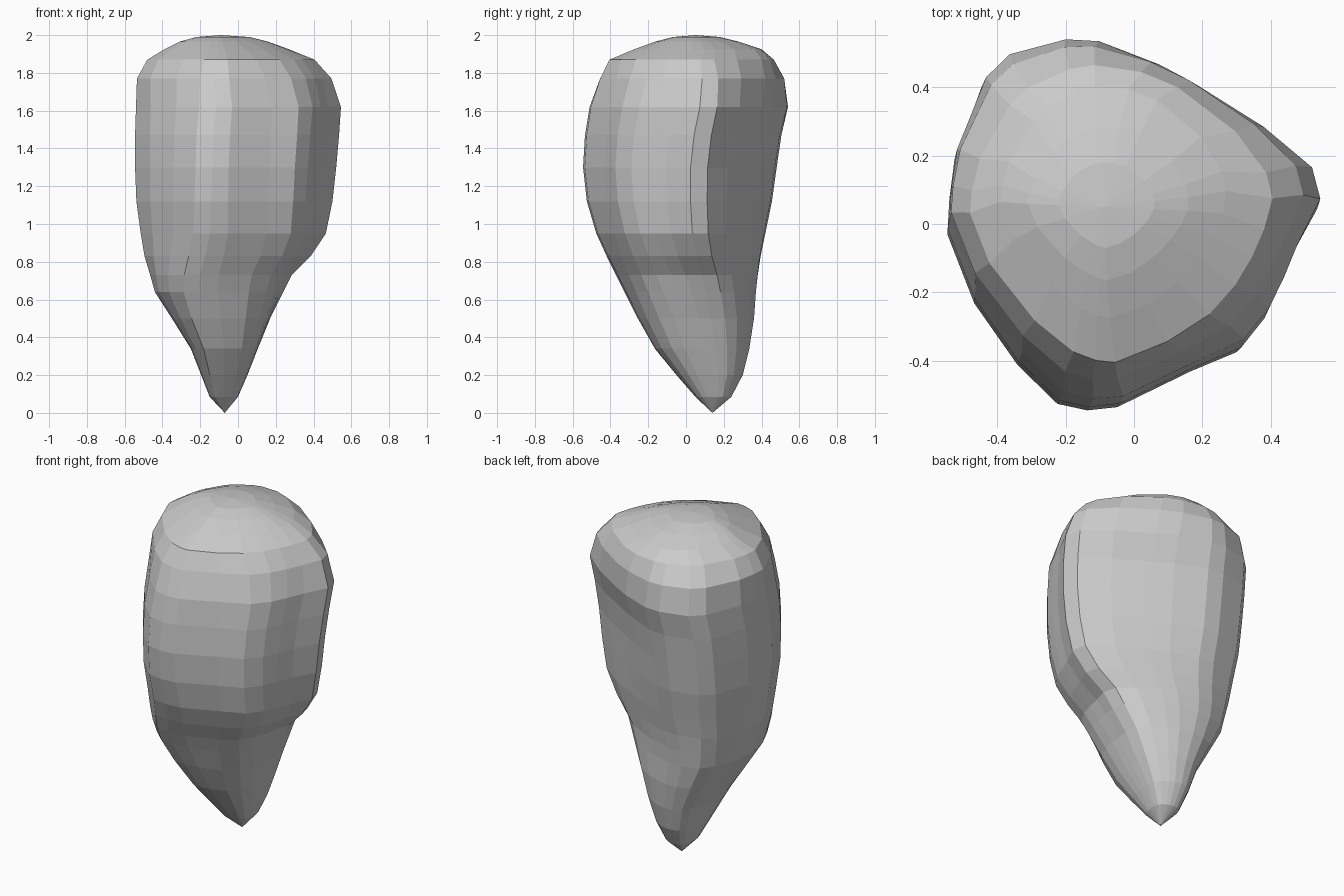
import bpy, bmesh, math

if "Cube" in bpy.data.objects:
    bpy.data.objects.remove(bpy.data.objects["Cube"])

# Cross-section outlines, clockwise from the left side (upper body / pointed foot)
upper = [(-.55, 0), (-.545, .09), (-.53, .21), (-.45, .43), (-.38, .5), (-.21, .54), (-.11, .53),
         (.07, .45), (.18, .385), (.37, .27), (.52, .155), (.545, .06), (.47, -.08), (.43, -.18),
         (.39, -.27), (.32, -.36), (.18, -.42), (-.04, -.53), (-.13, -.54), (-.22, -.52),
         (-.34, -.4), (-.47, -.21)]
foot = [(-1, -.1), (-1, .12), (-.95, .4), (-.83, .7), (-.66, .9), (-.38, .99), (-.1, 1),
        (.22, .95), (.46, .87), (.76, .73), (.95, .53), (1, .28), (1, .08), (.98, -.13),
        (.93, -.37), (.8, -.63), (.52, -.85), (0, -.97), (-.35, -1), (-.62, -.98),
        (-.85, -.78), (-.97, -.45)]

# Levels: z, x min, x max, y min, y max, foot blend, crown blend
levels = [
    (.085, -.15, .0, .05, .24, 1, 0),
    (.2, -.195, .05, -.05, .30, 1, 0),
    (.34, -.25, .105, -.165, .335, 1, 0),
    (.5, -.35, .17, -.255, .36, .9, 0),
    (.64, -.44, .24, -.325, .37, .7, 0),
    (.73, -.465, .285, -.37, .38, .55, 0),
    (.83, -.495, .385, -.42, .395, .32, 0),
    (.95, -.515, .465, -.475, .42, .15, 0),
    (1.12, -.538, .5, -.525, .455, .05, 0),
    (1.3, -.545, .52, -.545, .48, 0, 0),
    (1.47, -.545, .535, -.535, .505, 0, 0),
    (1.62, -.54, .545, -.51, .54, 0, .12),
    (1.77, -.535, .495, -.455, .52, 0, .35),
    (1.87, -.48, .405, -.405, .465, 0, .65),
    (1.925, -.39, .27, -.275, .40, 0, .85),
    (1.965, -.31, .16, -.165, .28, 0, 1),
    (1.99, -.22, .06, -.07, .18, 0, 1),
]


def unit(pts):
    """Scale an outline so its bounds run from 0 to 1."""
    xs, ys = zip(*pts)
    return [((x - min(xs)) / (max(xs) - min(xs)), (y - min(ys)) / (max(ys) - min(ys)))
            for x, y in pts]


def mix(a, b, t):
    return [(p[0] + (q[0] - p[0]) * t, p[1] + (q[1] - p[1]) * t) for p, q in zip(a, b)]


upper, foot = unit(upper), unit(foot)
n = len(upper)


def crown_point(u, v):
    """Oval crown, drawn in toward a point on the front half."""
    a = math.atan2(v - .5, u - .5)
    p = 1.35 if v < .5 else 1.1
    bend = lambda t: math.copysign(abs(t) ** p, t)
    return bend(math.cos(a)), bend(math.sin(a))


crown = unit([crown_point(u, v) for u, v in upper])

# Stone body: loft the sections, then close the top and the tip
bm = bmesh.new()
rings = []
for z, x0, x1, y0, y1, low, high in levels:
    sec = unit(mix(mix(upper, foot, low), crown, high))
    rings.append([bm.verts.new((x0 + u * (x1 - x0), y0 + v * (y1 - y0), z)) for u, v in sec])
for a, b in zip(rings, rings[1:]):
    for i in range(n):
        j = (i + 1) % n
        bm.faces.new((a[i], a[j], b[j], b[i]))
for ring, apex in ((rings[0], (-.07, .14, 0)), (rings[-1], (-.09, .05, 2))):
    tip = bm.verts.new(apex)
    for i in range(n):
        bm.faces.new((ring[i], ring[(i + 1) % n], tip))
bmesh.ops.recalc_face_normals(bm, faces=bm.faces)

mesh = bpy.data.meshes.new("pointed_stone")
bm.to_mesh(mesh)
bm.free()
bpy.context.collection.objects.link(bpy.data.objects.new("pointed_stone", mesh))
